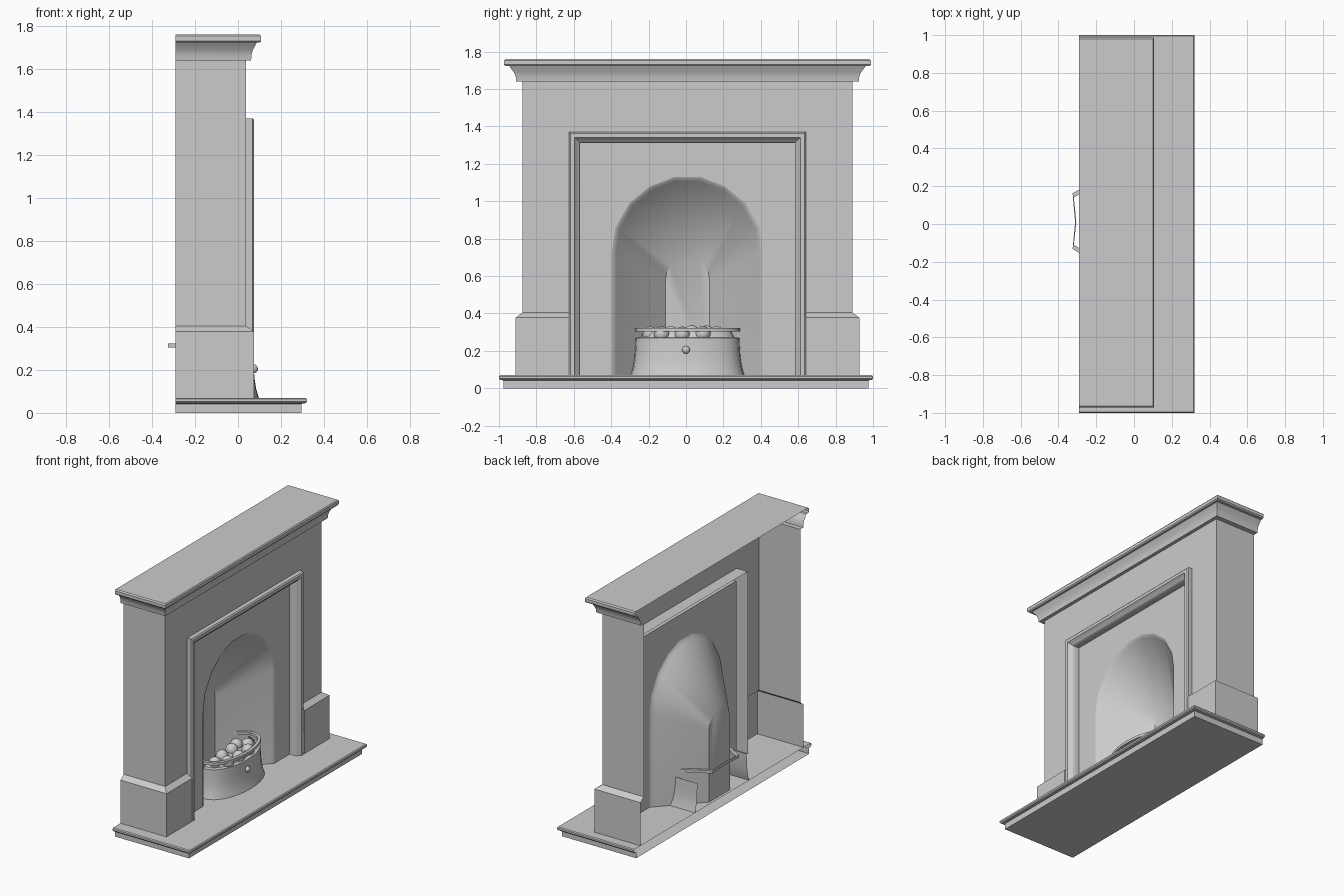
import bpy, bmesh, math, random

if "Cube" in bpy.data.objects:
    bpy.data.objects.remove(bpy.data.objects["Cube"])
random.seed(4)
C = 0.008          # y centre of the surround
BACK = -0.29       # plane of the wall


def loft(name, rings, closed=False, cap_start=False, cap_end=False, loop=False, angle=35):
    """Skin a list of equal-length point rings."""
    bm = bmesh.new()
    vs = [[bm.verts.new(p) for p in r] for r in rings]
    n = len(rings[0])
    pairs = list(zip(vs, vs[1:])) + ([(vs[-1], vs[0])] if loop else [])
    for a, b in pairs:
        for i in range(n if closed else n - 1):
            j = (i + 1) % n
            bm.faces.new((a[i], a[j], b[j], b[i]))
    if cap_start:
        bm.faces.new(vs[0][::-1])
    if cap_end:
        bm.faces.new(vs[-1])
    bmesh.ops.recalc_face_normals(bm, faces=bm.faces)
    me = bpy.data.meshes.new(name)
    bm.to_mesh(me)
    bm.free()
    ob = bpy.data.objects.new(name, me)
    bpy.context.collection.objects.link(ob)
    finish(ob, angle)
    return ob


def finish(ob, angle):
    bpy.ops.object.select_all(action='DESELECT')
    ob.select_set(True)
    bpy.context.view_layer.objects.active = ob
    bpy.ops.object.shade_smooth_by_angle(angle=math.radians(angle))


def wrap(front, half, cy, profile, k=1.0):
    """U-shaped rings (left end, front, right end) for an (offset, z) profile."""
    return [[(BACK, cy - half - o * k, z), (front + o, cy - half - o * k, z),
             (front + o, cy + half + o * k, z), (BACK, cy + half + o * k, z)]
            for o, z in profile]


# hearth slab, open against the wall
loft("hearth", wrap(0.295, 0.975, 0, [(0, 0), (0, 0.042), (0.018, 0.045), (0.025, 0.052),
     (0.025, 0.064), (0.019, 0.07)]), cap_start=True, cap_end=True)

# mantel shelf with moulded cornice
loft("mantel_shelf", wrap(0.037, 0.882, C, [(0, 1.64), (0.024, 1.64), (0.026, 1.665), (0.032, 1.688),
     (0.044, 1.71), (0.05, 1.722), (0.064, 1.722), (0.07, 1.73), (0.07, 1.752), (0.064, 1.76)], 1.4),
     cap_end=True)

# legs with plinth blocks, then the header between them
for side, nm in ((-1, "left"), (1, "right")):
    loft(nm + "_leg", [[(BACK, C + side * (0.882 + o), z), (0.037 + o, C + side * (0.882 + o), z),
                        (0.037 + o, C + side * 0.633, z)]
                       for o, z in ((0.037, 0.07), (0.037, 0.378), (0, 0.405), (0, 1.37), (0, 1.64))])
loft("header", [[(0.037, C - 0.633, z), (0.037, C + 0.633, z)] for z in (1.37, 1.64)])

# moulded frame around the insert
loft("frame", [[(x, C - 0.633 + d, 0.07), (x, C - 0.633 + d, 1.37 - d),
                (x, C + 0.633 - d, 1.37 - d), (x, C + 0.633 - d, 0.07)]
               for d, x in ((0, -0.05), (0, 0.068), (0.008, 0.075), (0.03, 0.075),
                            (0.04, 0.062), (0.052, 0.055), (0.058, 0.045), (0.058, 0))])

# arched insert panel and tapering fire niche
half = [(0.405, 0.07), (0.405, 0.73), (0.385, 0.86), (0.31, 0.99), (0.2, 1.08), (0.07, 1.13)]
arch = [(-y, z) for y, z in half] + half[::-1]


def to_rect(y, z):
    s = math.copysign(1, y)
    if z <= 0.73:
        return s * 0.575, z
    if abs(y) == 0.31:
        return s * 0.575, 1.312
    k = min(0.575 / abs(y), 0.582 / (z - 0.73))
    return y * k, 0.73 + (z - 0.73) * k


def inset(d):
    return [(y * (1 - d / 0.405), z if z <= 0.73 else 0.73 + (z - 0.73) * (1 - d / 0.4)) for y, z in arch]


def ring(x, pts):
    return [(x, C + y, z) for y, z in pts]


niche_back = [(y * 0.29, z if z < 0.1 else 0.58 + (z - 0.73) * 0.3) for y, z in arch]
loft("insert_panel", [ring(0, [to_rect(*p) for p in arch]), ring(0, arch)])
loft("fire_niche", [ring(0, arch), ring(-0.006, inset(0.014)), ring(-0.02, inset(0.024)),
                    ring(-0.27, niche_back)], cap_end=True)


# fire basket: bowed front apron running back along both sides
def bow(o, z, back=()):
    pts = []
    for i in range(17):
        a = math.pi * (i / 16 - 0.5)
        pts.append((-0.09 + (0.163 + o) * math.cos(a) ** 0.8 if 0 < i < 16 else -0.09,
                    C + (0.28 + o) * math.sin(a), z))
    return pts


def apron(o, z):
    return [(BACK, C - 0.28 - o, z)] + bow(o, z) + [(BACK, C + 0.28 + o, z)]


def tray(o, z):
    return bow(o, z) + [(-0.325 - o * 0.3, C + 0.155 + o, z), (-0.312 - o * 0.3, C, z),
                        (-0.325 - o * 0.3, C - 0.14 - o, z)]


loft("basket_apron", [apron(o, z) for o, z in
     ((0.024, 0.07), (0.012, 0.11), (0.004, 0.16), (0, 0.21), (-0.003, 0.27))])
loft("basket_lip", [bow(o, z) for o, z in ((-0.003, 0.27), (-0.03, 0.272), (-0.045, 0.305))])
loft("basket_rim", [tray(o, z) for o, z in
     ((0, 0.303), (0, 0.322), (-0.022, 0.322), (-0.022, 0.303))], closed=True, loop=True)
loft("coal_bed", [bow(-0.04, 0.285), bow(-0.05, 0.287)], closed=True, cap_end=True)

# coals and apron knob
balls = [("knob", 0.072, 0.0, 0.205, 0.021)]
for i, (x, y) in enumerate(((0.01, -0.13), (0.02, -0.02), (0.015, 0.09), (-0.04, 0.165),
                            (-0.05, -0.19), (-0.07, -0.08), (-0.07, 0.03), (-0.09, 0.11))):
    balls.append(("coal_%d" % (i + 1), x, y, 0.292 + random.uniform(-0.004, 0.004), 0.042))
for nm, x, y, z, r in balls:
    bpy.ops.mesh.primitive_uv_sphere_add(segments=14, ring_count=9, radius=r, location=(x, y, z))
    bpy.context.object.name = nm
    finish(bpy.context.object, 60)
